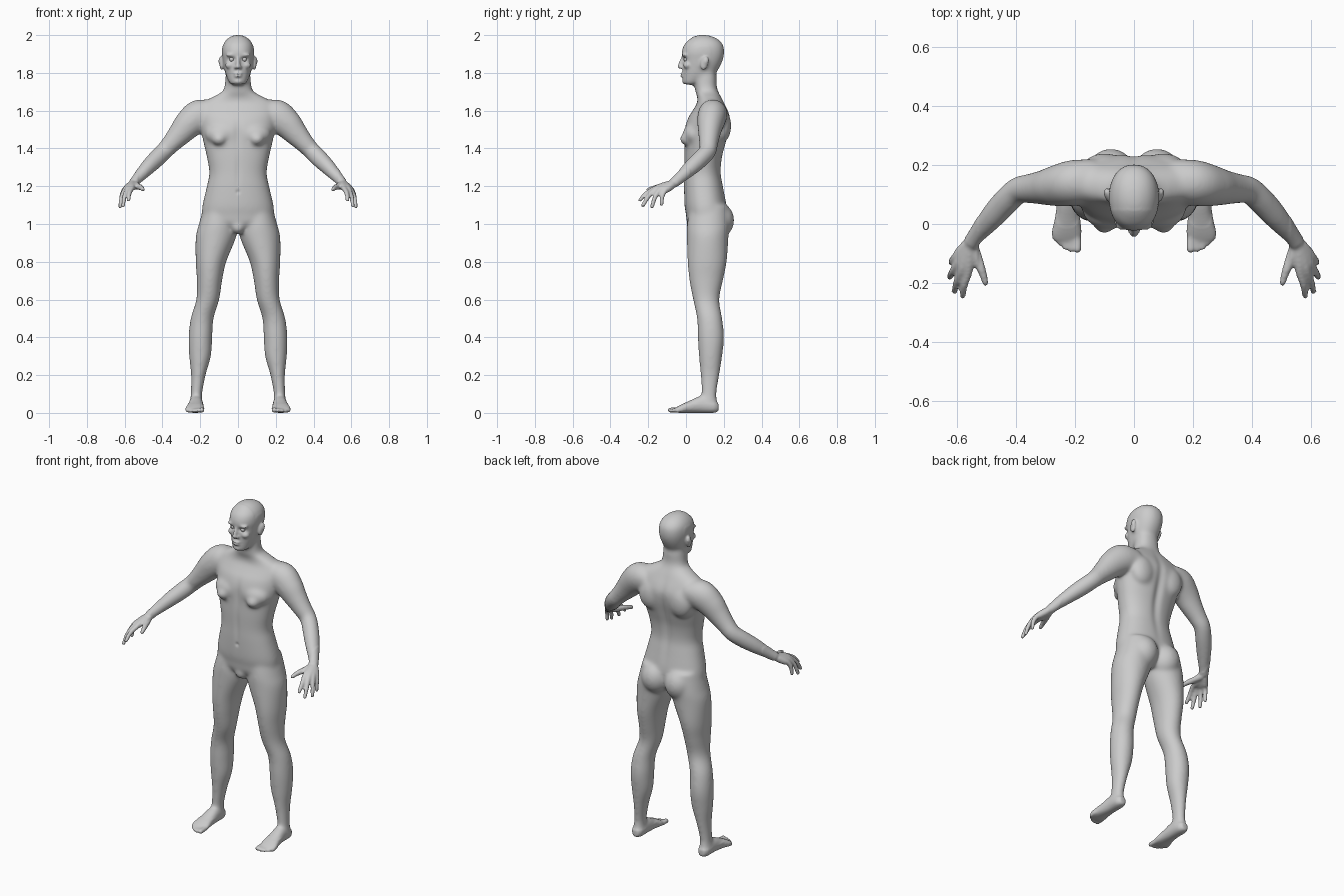
import bpy, bmesh, math
from mathutils import Vector, Matrix

bm = bmesh.new()
X, Y, Z = Vector((1, 0, 0)), Vector((0, 1, 0)), Vector((0, 0, 1))
BOTH = (1, -1)


def spline(rows, n=5):
    """Catmull-Rom through rows of numbers."""
    out = []
    for i in range(len(rows) - 1):
        a, b, c, d = (rows[max(i - 1, 0)], rows[i], rows[i + 1], rows[min(i + 2, len(rows) - 1)])
        for k in range(n):
            t = k / n
            out.append([q + 0.5 * t * (r - p + t * (2 * p - 5 * q + 4 * r - s + t * (3 * (q - r) + s - p)))
                        for p, q, r, s in zip(a, b, c, d)])
    return out + [list(rows[-1])]


def loft(rows, axes=None, sides=(1,), power=2.0, seg=32):
    """Skin of oval rings; each row is x, y, z and two radii."""
    rows = spline(rows)
    pts = [Vector(r[:3]) for r in rows]
    for s in sides:
        rings = []
        for i, r in enumerate(rows):
            u, v = axes or (None, None)
            if not axes:
                t = (pts[min(i + 1, len(pts) - 1)] - pts[max(i - 1, 0)]).normalized()
                u = t.cross(Vector((1, 0, 1))).normalized()
                v = u.cross(t)
            ring = []
            for k in range(seg):
                a = math.tau * k / seg
                c, d = math.cos(a), math.sin(a)
                p = (pts[i] + u * r[3] * math.copysign(abs(c) ** (2 / power), c)
                     + v * r[4] * math.copysign(abs(d) ** (2 / power), d))
                ring.append(bm.verts.new((p.x * s, p.y, p.z)))
            rings.append(ring)
        for a, b in zip(rings, rings[1:]):
            for k in range(seg):
                bm.faces.new((a[k - 1], a[k], b[k], b[k - 1]))
        bm.faces.new(rings[0])
        bm.faces.new(rings[-1])


def ball(c, r, sides=(1,), tilt=0):
    for s in sides:
        m = (Matrix.Translation((c[0] * s, c[1], c[2])) @ Matrix.Rotation(tilt, 4, 'X')
             @ Matrix.Diagonal((*r, 1)))
        bmesh.ops.create_uvsphere(bm, u_segments=24, v_segments=16, radius=1, matrix=m)


def digit(*rows):
    """Round finger or toe with a rounded tip; rows are x, y, z, radius."""
    loft([(*r, r[3]) for r in rows], sides=BOTH, seg=16)
    ball(rows[-1][:3], [rows[-1][3]] * 3, BOTH)


def stack(rows, power):
    """Centred loft; rows are z, half width, front y, back y."""
    loft([(0, (f + b) / 2, z, w, (b - f) / 2) for z, w, f, b in rows], (X, Y), power=power, seg=48)


# torso and neck
stack([(.955, .09, .06, .18), (1.0, .17, .01, .205), (1.05, .19, 0, .215), (1.1, .188, -.008, .215),
       (1.2, .165, -.011, .197), (1.27, .152, -.01, .186), (1.35, .164, -.01, .192),
       (1.42, .18, -.008, .21), (1.5, .197, -.008, .23), (1.56, .205, .01, .235),
       (1.6, .21, .035, .223), (1.64, .195, .058, .203), (1.67, .14, .06, .188),
       (1.70, .085, .05, .172), (1.73, .071, .046, .163), (1.78, .066, .045, .162),
       (1.82, .06, .06, .15)], 2.25)
# head
stack([(1.737, .028, -.004, .05), (1.75, .046, -.016, .09), (1.79, .064, -.018, .15),
       (1.83, .074, -.018, .178), (1.87, .081, -.019, .196), (1.91, .085, -.022, .203),
       (1.95, .079, -.008, .196), (1.98, .058, .022, .168), (1.996, .032, .05, .132),
       (2.002, .01, .075, .1)], 2.2)
# chest, shoulder blades, buttocks, groin
ball((.085, .045, 1.475), (.09, .062, .062), BOTH)
ball((.1, .005, 1.45), (.04, .038, .035), BOTH)
ball((.1, .19, 1.52), (.075, .05, .09), BOTH)
ball((.078, .16, 1.02), (.088, .096, .1), BOTH)
ball((0, .045, .985), (.04, .045, .04))
# legs
loft([(.095, .12, 1.1, .085, .1), (.107, .118, 1.0, .1, .112), (.117, .115, .93, .107, .11),
      (.143, .112, .8, .081, .104), (.151, .107, .7, .067, .089), (.16, .107, .6, .061, .07),
      (.19, .125, .5, .061, .067), (.199, .132, .4, .063, .07), (.201, .13, .3, .058, .062),
      (.21, .127, .2, .039, .05), (.22, .122, .1, .031, .04), (.222, .123, .04, .034, .046)],
     (X, Y), BOTH)
# feet and toes
loft([(.222, .172, .03, .018, .022), (.222, .145, .036, .034, .036), (.222, .08, .045, .038, .045),
      (.225, .02, .033, .043, .033), (.228, -.03, .021, .051, .021), (.229, -.058, .014, .044, .012)],
     (X, Z), BOTH, 2.3)
for i, (x, y, r) in enumerate([(.192, -.084, .014), (.214, -.086, .0105), (.233, -.079, .01),
                               (.251, -.065, .0095), (.268, -.047, .009)]):
    digit((.198 + i * .015, -.01, .018, .014), (x, y + .03, .016, r), (x, y, r + .001, r))
# arms
loft([(.12, .15, 1.59, .07, .06), (.20, .14, 1.575, .078, .086), (.258, .13, 1.532, .071, .079),
      (.303, .124, 1.482, .06, .066), (.35, .12, 1.43, .051, .053), (.39, .115, 1.387, .046, .047),
      (.43, .08, 1.347, .046, .047), (.48, .025, 1.297, .043, .041), (.53, -.035, 1.242, .031, .03),
      (.553, -.065, 1.217, .028, .025)], None, BOTH)
# hands: each digit runs from the wrist through its knuckle to the tip
for knuckle, tip in [((.562, -.165, 1.188), (.58, -.243, 1.127)), ((.585, -.16, 1.184), (.608, -.228, 1.098)),
                     ((.6, -.14, 1.178), (.624, -.18, 1.092)), ((.605, -.113, 1.174), (.619, -.13, 1.106))]:
    k, t = Vector(knuckle), Vector(tip)
    w = Vector((.556, -.065, 1.214)).lerp(k, .1)
    digit((*w, .022), (*w.lerp(k, .6), .02), (*k, .0145),
          (*(k.lerp(t, .5) + Vector((.004, -.004, .006))), .0125), (*t, .0105))
digit((.55, -.07, 1.21, .022), (.53, -.12, 1.2, .018), (.513, -.165, 1.192, .014), (.503, -.2, 1.182, .011))
# nose, brows, cheeks, lips, chin
loft([(0, -.012, 1.89, .008, .01), (0, -.024, 1.86, .01, .012), (0, -.032, 1.833, .014, .013)], (X, Y))
ball((0, -.034, 1.832), (.012, .012, .01))
ball((.013, -.022, 1.829), (.009, .012, .008), BOTH)
ball((.034, -.004, 1.895), (.03, .018, .01), BOTH)
ball((.042, .008, 1.84), (.026, .022, .02), BOTH)
ball((0, -.015, 1.796), (.026, .017, .006))
ball((0, -.014, 1.783), (.022, .017, .007))
ball((0, -.004, 1.755), (.026, .017, .015))
# ears
ball((.087, .097, 1.85), (.011, .021, .037), BOTH, -.2)
ball((.093, .105, 1.862), (.01, .016, .024), BOTH, -.2)

# fuse everything into one skin
bmesh.ops.recalc_face_normals(bm, faces=bm.faces)
mesh = bpy.data.meshes.new("body")
bm.to_mesh(mesh)
bm.free()
body = bpy.data.objects.new("body", mesh)
bpy.context.collection.objects.link(body)
bpy.context.view_layer.objects.active = body
body.select_set(True)
mod = body.modifiers.new("fuse", 'REMESH')
mod.mode = 'VOXEL'
mod.voxel_size = .006
bpy.ops.object.modifier_apply(modifier=mod.name)

# relax: large forms a lot, fingers, toes and face only a little
bm = bmesh.new()
bm.from_mesh(body.data)


def fine(c):
    return abs(c.x) > .53 or c.z < .05 or (c.z > 1.74 and (c.y < .05 or abs(c.x) > .08)) \
        or (abs(c.x) > .48 and c.z < 1.21)


large = [v for v in bm.verts if not fine(v.co)]
for i in range(25):
    bmesh.ops.smooth_vert(bm, verts=bm.verts[:] if i < 3 else large, factor=.5,
                          use_axis_x=True, use_axis_y=True, use_axis_z=True)

# soft dents: centre, spread, push along y (spine, breastbone, belly line, navel, mouth, eye sockets)
dents = [((0, .22, 1.4), (.025, .07, .2), -.012), ((0, -.01, 1.48), (.02, .05, .07), .006),
         ((0, -.01, 1.28), (.015, .05, .1), .004), ((0, -.01, 1.17), (.009, .05, .01), .006),
         ((0, -.03, 1.79), (.024, .03, .004), .004),
         ((.033, -.02, 1.872), (.019, .04, .011), .012), ((-.033, -.02, 1.872), (.019, .04, .011), .012)]
for v in bm.verts:
    for c, r, push in dents:
        d = sum(((v.co[k] - c[k]) / r[k]) ** 2 for k in range(3))
        if d < 9:
            v.co.y += push * math.exp(-d)
    v.co.z = max(v.co.z, 0)
for f in bm.faces:
    f.smooth = True
bm.to_mesh(body.data)
bm.free()

# eyes
for side, s in (("left", 1), ("right", -1)):
    bpy.ops.mesh.primitive_uv_sphere_add(segments=24, ring_count=16, radius=.013, location=(s * .033, .001, 1.872))
    eye = bpy.context.object
    eye.name = side + "_eye"
    bpy.ops.object.shade_smooth()
